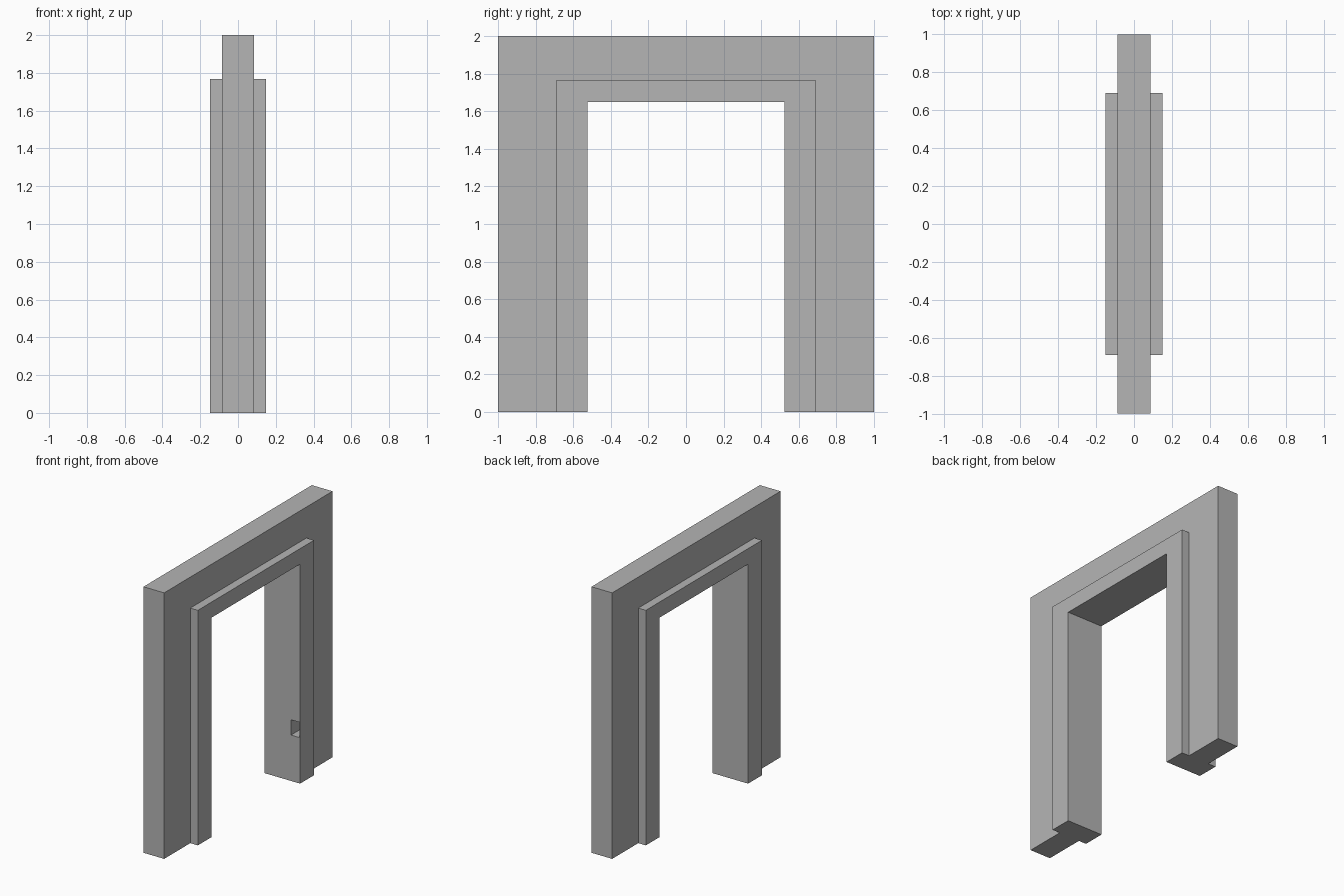
import bpy
import bmesh

cube = bpy.data.objects.get("Cube")
if cube:
    bpy.data.objects.remove(cube, do_unlink=True)

grey = bpy.data.materials.new("plain grey")
grey.use_nodes = True
colour = (0.46, 0.46, 0.46, 1)
grey.diffuse_color = colour
grey.node_tree.nodes["Principled BSDF"].inputs["Base Color"].default_value = colour


def extrude_profile(name, profile, x_min, x_max):
    """Extrude a (y, z) outline along x into a solid object."""
    bm = bmesh.new()
    face = bm.faces.new([bm.verts.new((x_min, y, z)) for y, z in profile])
    result = bmesh.ops.extrude_face_region(bm, geom=[face])
    verts = [v for v in result["geom"] if isinstance(v, bmesh.types.BMVert)]
    bmesh.ops.translate(bm, verts=verts, vec=(x_max - x_min, 0, 0))
    bmesh.ops.recalc_face_normals(bm, faces=bm.faces)
    mesh = bpy.data.meshes.new(name)
    bm.to_mesh(mesh)
    bm.free()
    mesh.materials.append(grey)
    obj = bpy.data.objects.new(name, mesh)
    bpy.context.collection.objects.link(obj)
    return obj


def arch(name, outer, inner, half_depth):
    """Square arch between two (half width, height) rectangles."""
    (ow, oh), (iw, ih) = outer, inner
    profile = [(-ow, 0), (-ow, oh), (ow, oh), (ow, 0),
               (iw, 0), (iw, ih), (-iw, ih), (-iw, 0)]
    return extrude_profile(name, profile, -half_depth, half_depth)


WALL, TRIM, OPENING = (1.0, 2.0), (0.69, 1.767), (0.525, 1.65)

# Thin outer surround and the deeper frame lining the opening
arch("outer_surround", WALL, TRIM, 0.086)
frame = arch("door_frame", TRIM, OPENING, 0.149)

# Small latch pocket in the inner face of one jamb
pocket = [(0.5, 0.345), (0.645, 0.345), (0.645, 0.46), (0.5, 0.46)]
cutter = extrude_profile("latch_pocket_cutter", pocket, 0.073, 0.146)
cutter.hide_render = True
cut = frame.modifiers.new("latch_pocket", 'BOOLEAN')
cut.operation = 'DIFFERENCE'
cut.solver = 'EXACT'
cut.object = cutter
bpy.context.view_layer.objects.active = frame
bpy.ops.object.modifier_apply(modifier=cut.name)
bpy.data.objects.remove(cutter, do_unlink=True)
